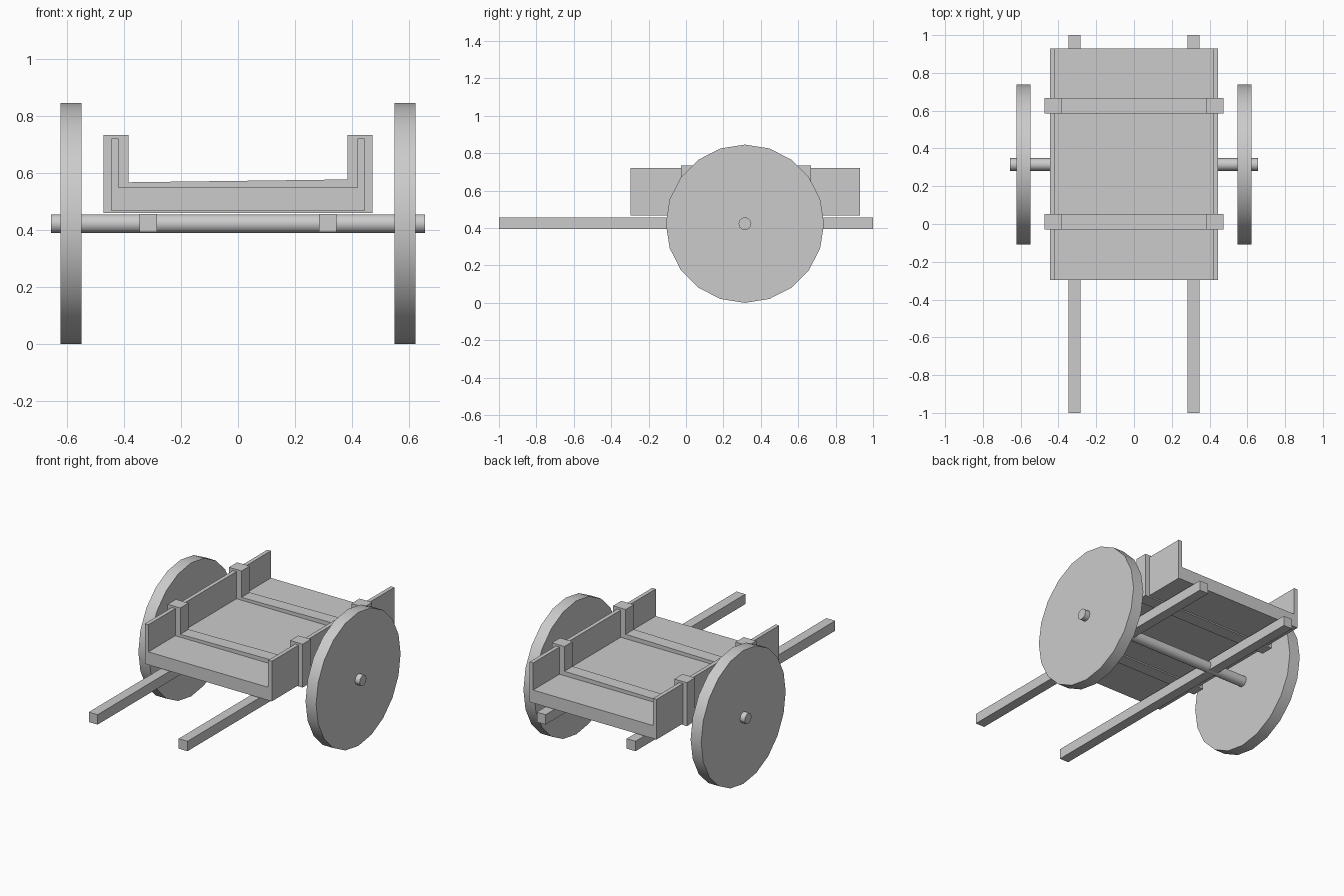
import bpy, bmesh, math
from mathutils import Matrix

if "Cube" in bpy.data.objects:
    bpy.data.objects.remove(bpy.data.objects["Cube"])


def finish(name, bm):
    bmesh.ops.recalc_face_normals(bm, faces=bm.faces)
    me = bpy.data.meshes.new(name)
    bm.to_mesh(me)
    bm.free()
    ob = bpy.data.objects.new(name, me)
    bpy.context.collection.objects.link(ob)
    return ob


def extrude_xz(name, profile, y0, y1):
    """Extrude an x/z outline along y."""
    bm = bmesh.new()
    face = bm.faces.new([bm.verts.new((x, y0, z)) for x, z in profile])
    ext = bmesh.ops.extrude_face_region(bm, geom=[face])
    moved = [g for g in ext["geom"] if isinstance(g, bmesh.types.BMVert)]
    bmesh.ops.translate(bm, verts=moved, vec=(0, y1 - y0, 0))
    return finish(name, bm)


def disc_x(name, radius, x0, x1, sides):
    """Cylinder along x on the axle line, one vertex at the top."""
    bm = bmesh.new()
    bmesh.ops.create_cone(bm, cap_ends=True, segments=sides, radius1=radius,
                          radius2=radius, depth=x1 - x0)
    bmesh.ops.transform(bm, matrix=Matrix.Translation(((x0 + x1) / 2, AXLE_Y, AXLE_Z))
                        @ Matrix.Rotation(math.pi / 2, 4, 'Y'), verts=bm.verts)
    ob = finish(name, bm)
    bpy.ops.object.select_all(action='DESELECT')
    ob.select_set(True)
    bpy.context.view_layer.objects.active = ob
    bpy.ops.object.shade_smooth_by_angle(angle=math.radians(40))
    return ob


def u_profile(outer, inner, bottom, top, floor_l, floor_r):
    return [(-outer, bottom), (outer, bottom), (outer, top), (inner, top),
            (inner, floor_r), (-inner, floor_l), (-inner, top), (-outer, top)]


AXLE_Y, AXLE_Z = 0.315, 0.423

# Wheels and shafts on both sides
for side, s in (("left", -1), ("right", 1)):
    disc_x(side + "_wheel", 0.423, *sorted((s * 0.549, s * 0.623)), 20)
    a, b = sorted((s * 0.284, s * 0.346))
    extrude_xz(side + "_shaft", [(a, 0.394), (b, 0.394), (b, 0.457), (a, 0.457)], -1, 1)

# Axle
disc_x("axle", 0.034, -0.656, 0.656, 10)

# Open-ended cart bed
extrude_xz("cart_bed", u_profile(0.445, 0.42, 0.468, 0.722, 0.55, 0.55), -0.297, 0.93)

# Bands wrapped around the bed, with a slightly sloping floor rail
for name, y in (("front_band", -0.028), ("rear_band", 0.585)):
    extrude_xz(name, u_profile(0.473, 0.385, 0.46, 0.735, 0.568, 0.578), y, y + 0.082)
